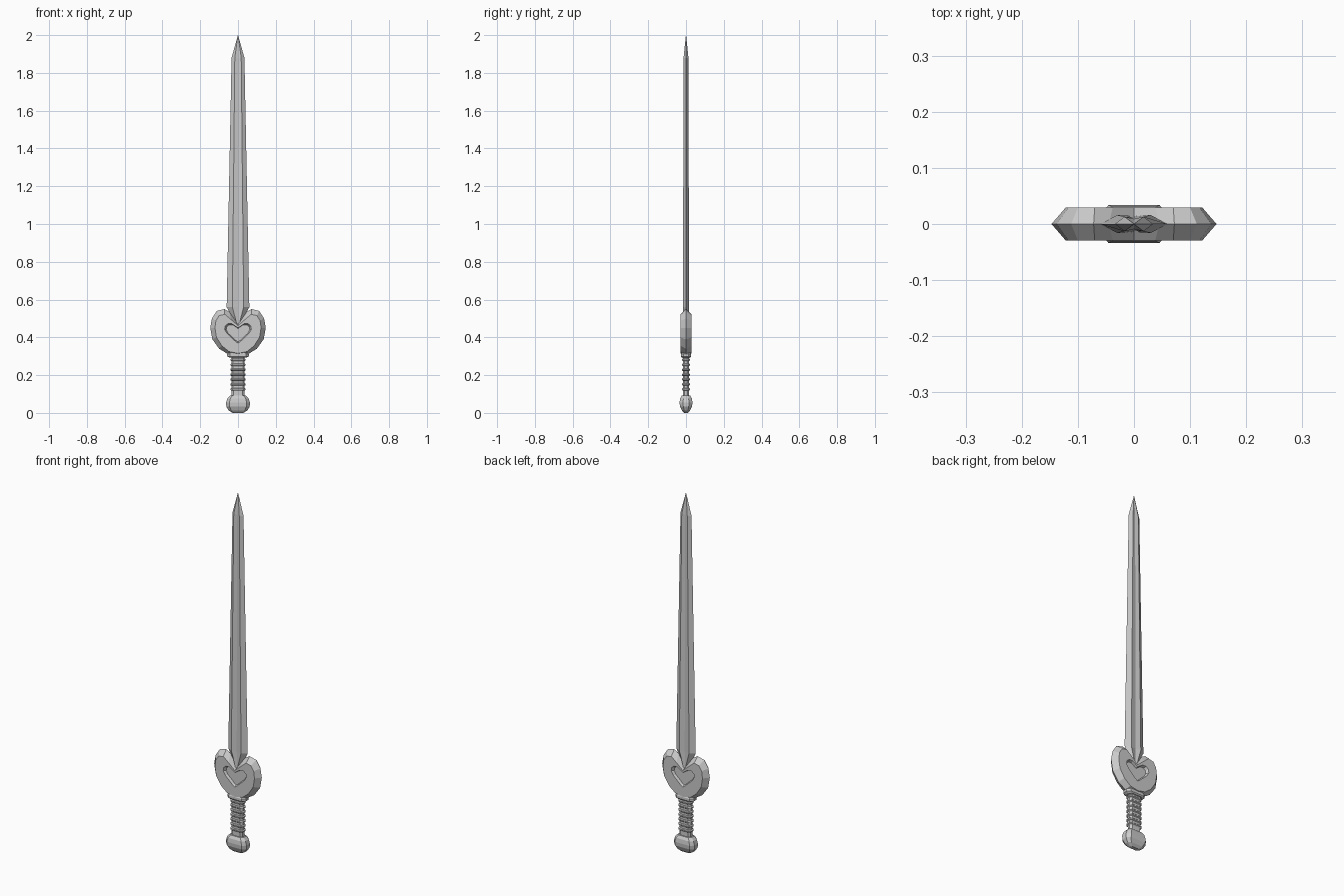
import bpy, math

if "Cube" in bpy.data.objects:
    bpy.data.objects.remove(bpy.data.objects["Cube"])


def make_object(name, verts, faces):
    mesh = bpy.data.meshes.new(name)
    mesh.from_pydata(verts, [], faces)
    mesh.update()
    obj = bpy.data.objects.new(name, mesh)
    bpy.context.collection.objects.link(obj)
    return obj


def bridge(rings, cap=True):
    """Join equal-length vertex rings into a skin, optionally capping both ends."""
    n = len(rings[0])
    verts = [v for ring in rings for v in ring]
    faces = []
    for r in range(len(rings) - 1):
        for i in range(n):
            j = (i + 1) % n
            faces.append((r * n + i, r * n + j, (r + 1) * n + j, (r + 1) * n + i))
    if cap:
        faces.append(tuple(reversed(range(n))))
        faces.append(tuple(range((len(rings) - 1) * n, len(rings) * n)))
    return verts, faces


def octagon_stack(name, levels):
    """Flat-sided column from (half width, half depth, height) levels."""
    rings = []
    for w, d, z in levels:
        quarter = [(w, d * 0.45), (w * 0.72, d)]
        ring = quarter + [(-x, y) for x, y in reversed(quarter)]
        ring += [(-x, -y) for x, y in ring]
        rings.append([(x, y, z) for x, y in ring])
    return make_object(name, *bridge(rings))


# Blade: two sharp edges and a shallow central groove on each side
def blade_ring(w, t, z):
    pts = [(w, 0), (w * 0.5, t), (0, t * 0.7), (-w * 0.5, t),
           (-w, 0), (-w * 0.5, -t), (0, -t * 0.7), (w * 0.5, -t)]
    return [(x, y, z) for x, y in pts]


make_object("blade", *bridge([
    blade_ring(0.004, 0.014, 0.455),
    blade_ring(0.060, 0.016, 0.56),
    blade_ring(0.034, 0.013, 1.88),
    blade_ring(0.0005, 0.0005, 2.0)]))


# Heart guard: half outlines run from the upper notch down to the lower point
outer = [(0, .475), (.045, .535), (.072, .55), (.112, .54), (.138, .50),
         (.147, .45), (.136, .39), (.100, .34), (.055, .312), (0, .302)]
face = [(0, .462), (.038, .495), (.070, .522), (.100, .515), (.117, .488),
        (.122, .45), (.114, .40), (.085, .355), (.048, .325), (0, .315)]
heart = [(0, .450), (.014, .460), (.032, .472), (.054, .472), (.068, .460),
         (.071, .442), (.058, .420), (.034, .398), (.012, .377), (0, .370)]


def mirrored(half, y, scale=1.0):
    full = half + [(-x, z) for x, z in reversed(half[1:-1])]
    return [(x * scale, y, 0.425 + (z - 0.425) * scale) for x, z in full]


make_object("heart_guard", *bridge([
    mirrored(heart, -0.015, 0.88),
    mirrored(heart, -0.029),
    mirrored(face, -0.029),
    mirrored(outer, 0),
    mirrored(face, 0.029),
    mirrored(heart, 0.029),
    mirrored(heart, 0.015, 0.88)]))

# Collar under the guard
octagon_stack("collar", [(0.046, 0.022, 0.293), (0.057, 0.027, 0.299),
                         (0.057, 0.027, 0.312), (0.045, 0.022, 0.322)])

# Grip with evenly spaced wrapped ridges
levels = [(0.034, 0.016, 0.08), (0.034, 0.016, 0.115)]
for i in range(7):
    z = 0.118 + i * 0.026
    levels += [(0.035, 0.017, z), (0.041, 0.021, z + 0.004),
               (0.041, 0.021, z + 0.010), (0.035, 0.017, z + 0.014)]
levels.append((0.036, 0.018, 0.30))
octagon_stack("grip", levels)

# Pommel
octagon_stack("pommel", [(0.028, 0.010, 0.0), (0.050, 0.022, 0.013),
                         (0.062, 0.032, 0.034), (0.063, 0.034, 0.055),
                         (0.056, 0.031, 0.077), (0.042, 0.022, 0.092)])

# Consistent outward normals on every part
import bmesh
for obj in bpy.context.collection.objects:
    bm = bmesh.new()
    bm.from_mesh(obj.data)
    bmesh.ops.recalc_face_normals(bm, faces=bm.faces)
    bm.to_mesh(obj.data)
    bm.free()
